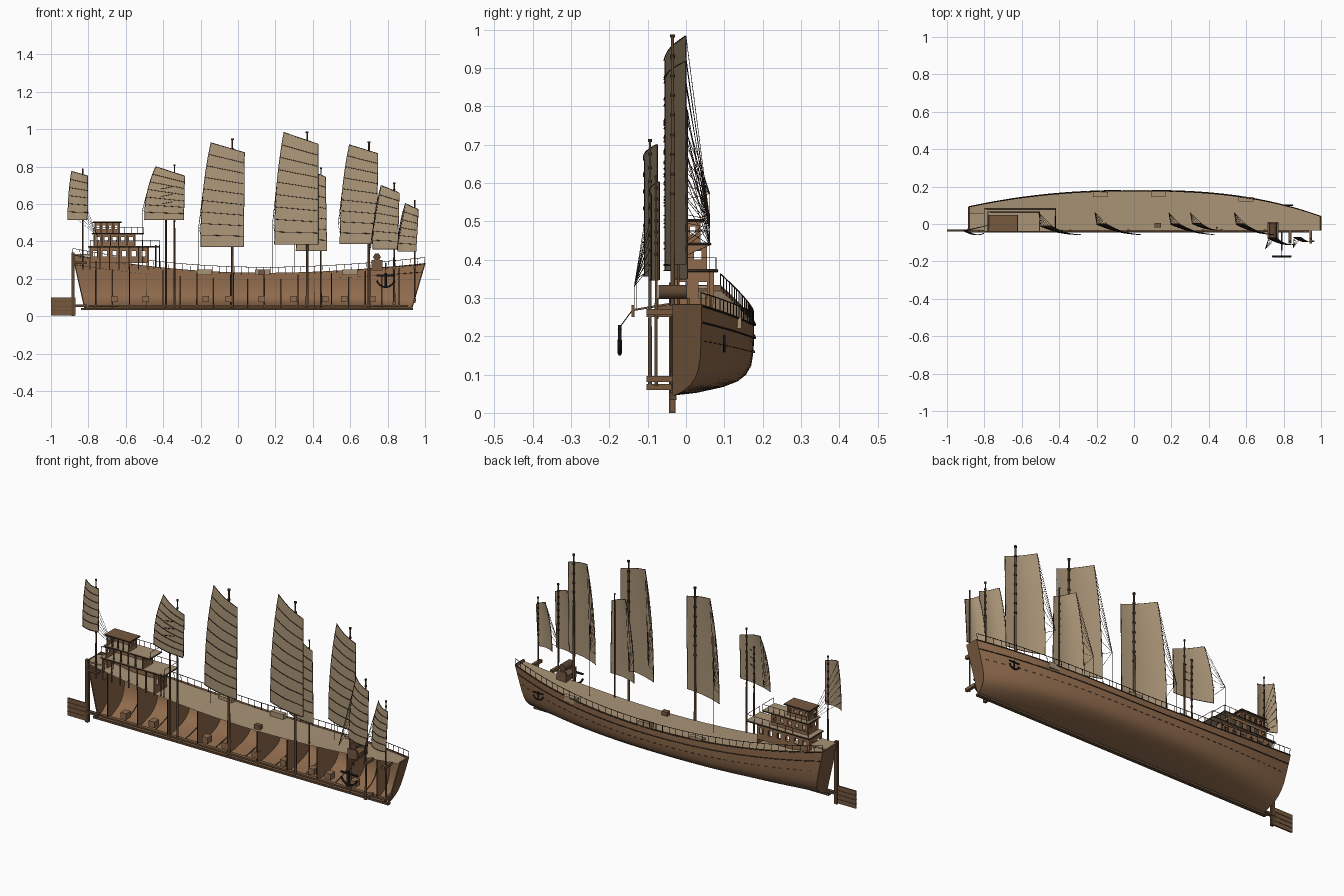
import bpy, bmesh, math
from mathutils import Vector

if "Cube" in bpy.data.objects:
    bpy.data.objects.remove(bpy.data.objects["Cube"])

Y0 = -0.035  # plane of the lengthwise cut


def material(name, rgb):
    m = bpy.data.materials.new(name)
    m.use_nodes = True
    m.diffuse_color = (*rgb, 1)
    m.node_tree.nodes["Principled BSDF"].inputs["Base Color"].default_value = (*rgb, 1)
    return m


HULL = material("hull_wood", (0.275, 0.146, 0.073))
WOOD = material("brown_wood", (0.18, 0.098, 0.049))
MAST = material("mast_wood", (0.115, 0.064, 0.034))
DECK = material("pale_deck", (0.4, 0.298, 0.183))
SAIL = material("sail_cloth", (0.415, 0.31, 0.192))
DARK = material("dark_wood", (0.04, 0.024, 0.015))
IRON = material("black_iron", (0.012, 0.01, 0.01))


def add(name, bm, mat, smooth=False):
    bmesh.ops.recalc_face_normals(bm, faces=bm.faces)
    me = bpy.data.meshes.new(name)
    bm.to_mesh(me)
    bm.free()
    ob = bpy.data.objects.new(name, me)
    bpy.context.collection.objects.link(ob)
    me.materials.append(mat)
    if smooth:
        bpy.ops.object.select_all(action='DESELECT')
        ob.select_set(True)
        bpy.context.view_layer.objects.active = ob
        bpy.ops.object.shade_smooth_by_angle(angle=0.7)
    return ob


def grid(name, f, nu, nv, mat):
    bm = bmesh.new()
    v = [[bm.verts.new(f(i / nu, j / nv)) for j in range(nv + 1)] for i in range(nu + 1)]
    for i in range(nu):
        for j in range(nv):
            bm.faces.new((v[i][j], v[i + 1][j], v[i + 1][j + 1], v[i][j + 1]))
    return add(name, bm, mat, True)


def boxes(name, spans, mat):
    """Each span is (x0, x1, y0, y1, z0, z1)."""
    bm = bmesh.new()
    for a, b, c, d, e, f in spans:
        for v in bmesh.ops.create_cube(bm, size=1)["verts"]:
            v.co = ((a + b) / 2 + v.co.x * (b - a), (c + d) / 2 + v.co.y * (d - c),
                    (e + f) / 2 + v.co.z * (f - e))
    return add(name, bm, mat)


def tubes(name, paths, r, mat, taper=1):
    cu = bpy.data.curves.new(name, 'CURVE')
    cu.dimensions, cu.bevel_depth, cu.bevel_resolution = '3D', r, 1
    cu.use_fill_caps = True
    for path in paths:
        sp = cu.splines.new('POLY')
        sp.points.add(len(path) - 1)
        for p, co in zip(sp.points, path):
            p.co = (*co, 1)
        sp.points[-1].radius = taper
    cu.materials.append(mat)
    ob = bpy.data.objects.new(name, cu)
    bpy.context.collection.objects.link(ob)
    return ob


def lerp(a, b, t):
    return a + (b - a) * t


# Hull lines: sheer height, beam and one section shape
def sheer(x):
    d = x - 0.15
    return 0.232 + (0.1 * (d / 1.03) ** 2 if d < 0 else 0.052 * (d / 0.85) ** 1.8)


def beam(x):
    return 0.178 - (0.088 * (-x / 0.89) ** 2.2 if x < 0 else 0.138 * x ** 2.6)


def ends(fz):
    return -0.82 - 0.065 * fz, 0.93 + 0.07 * fz


def hull_point(s, fy, fz):
    xn = lerp(-0.885, 1, s)
    return Vector((lerp(*ends(fz), s), lerp(Y0, beam(xn), fy), lerp(0.045, sheer(xn), fz)))


SECTION = [(0, 0), (0.3, 0.04), (0.62, 0.12), (0.8, 0.2), (0.9, 0.29),
           (0.965, 0.42), (0.99, 0.6), (1, 0.8), (1, 1)]
grid("hull_shell", lambda s, t: hull_point(s, *SECTION[round(t * 8)]), 48, 8, HULL)
grid("main_deck", lambda s, t: hull_point(s, t, 0.95), 48, 4, DECK)


def section_wall(name, station, mat, top, inset=0.0):
    """Fill one cross-section; station gives the hull station at a height."""
    bm = bmesh.new()
    pts = [p for p in SECTION if p[1] < top] + [(1, top), (0, top)]
    bm.faces.new([bm.verts.new(hull_point(station(fz), fy * (1 - inset), fz + inset * (1 - fz)))
                  for fy, fz in pts])
    mod = add(name, bm, mat).modifiers.new("thickness", 'SOLIDIFY')
    mod.thickness, mod.offset = 0.006, 0


def upright(x):
    return lambda fz: (x - ends(fz)[0]) / (ends(fz)[1] - ends(fz)[0])


section_wall("stern_transom", lambda fz: 0, WOOD, 1)
section_wall("bow_transom", lambda fz: 1, WOOD, 1)
frames = [-0.76 + i * 0.09 for i in range(19)]
for x in frames[::2]:
    section_wall("bulkhead", upright(x), HULL, 0.94, 0.015)
tubes("bulkhead_edges", [[hull_point(upright(x)(f), 0, f) for f in (0.03, 0.94)]
                         for x in frames[::2]], 0.0028, DARK)
tubes("hull_ribs", [[hull_point(upright(x)(f), y * 0.975, f + 0.015) for y, f in SECTION[:-1]]
                    for x in frames[1::2]], 0.0025, MAST)

# Keel, keelson and stores in the hold
boxes("keel", [(-0.84, 0.935, -0.045, -0.025, 0.034, 0.045)], MAST)
boxes("keelson", [(-0.8, 0.91, -0.04, -0.02, 0.052, 0.06)], WOOD)
boxes("hold_crates", [(x, x + 0.035, -0.04, 0.0, 0.075, 0.108)
                      for x in (-0.68, -0.51, -0.19, -0.07, 0.11, 0.28, 0.45, 0.55, 0.7)], HULL)

# Wales and bulwark rail
line = [i / 48 for i in range(49)]
tubes("wales", [[hull_point(s, 1.011, f) for s in line] for f in (0.8, 0.98)], 0.0022, DARK)
tubes("lower_wale", [[hull_point(s, 1.005, 0.6), hull_point(s + 0.01, 1.005, 0.6)]
                     for s in line[1:-1]], 0.0014, MAST)
up = Vector((0, 0, 0.03))
tubes("bulwark_rail", [[hull_point(s, 0.99, 1) + up for s in line]], 0.0016, DARK)
tubes("rail_posts", [[hull_point(s, 0.99, 0.95), hull_point(s, 0.99, 1) + up] for s in line],
      0.0013, DARK)
boxes("deck_hatches", [(x - 0.04, x + 0.04, y - 0.013, y + 0.013, 0.22, 0.25)
                       for x, y in ((-0.18, 0.158), (0.13, 0.16), (0.6, 0.132))], DECK)
boxes("deck_chest", [(0.11, 0.145, -0.02, 0.005, 0.22, 0.245)], WOOD)


# Stern house: three storeys of walls with open windows under slab roofs
def wall(a, b, fixed, z0, z1, n, along_x):
    out = []

    def piece(p, q, lo, hi):
        c, d = fixed - 0.003, fixed + 0.003
        out.append((p, q, c, d, lo, hi) if along_x else (c, d, p, q, lo, hi))
    piece(a, b, z0, lerp(z0, z1, 0.42))
    piece(a, b, lerp(z0, z1, 0.78), z1)
    step = (b - a) / n
    for i in range(n + 1):
        piece(max(a, a + i * step - step * 0.28), min(b, a + i * step + step * 0.28),
              lerp(z0, z1, 0.42), lerp(z0, z1, 0.78))
    return out


for name, x0, x1, yb, z0, z1, over, n in (
        ("lower_house", -0.79, -0.48, 0.07, 0.25, 0.367, 0.06, 6),
        ("middle_house", -0.77, -0.55, 0.052, 0.373, 0.437, 0.045, 5),
        ("upper_house", -0.765, -0.635, 0.035, 0.443, 0.498, 0.012, 4)):
    parts = wall(x0, x1, yb, max(z0, 0.285), z1, n, True)
    for x in (x0, x1):
        parts += wall(Y0, yb, x, z0, z1, 2, False)
    boxes(name + "_walls", parts, HULL)
    boxes(name + "_posts", [(x - 0.003, x + 0.003, Y0, Y0 + 0.006, z0, z1)
                            for x in (lerp(x0, x1, k / n) for k in range(n + 1))], WOOD)
    e = z1 + 0.008
    xa, xb, ya, yc = x0 - 0.01, x1 + over, Y0 - 0.003, yb + 0.012
    boxes(name + "_roof", [(xa, xb, ya, yc, z1, e)], WOOD if n == 4 else DECK)
    rim = [(x, y, z1 + 0.004) for x, y in ((xa, ya), (xa, yc), (xb, yc), (xb, ya), (xa, ya))]
    tubes(name + "_eaves", [rim], 0.0032, DARK)
    if n > 4:
        h = Vector((0, 0, 0.03))
        ring = [Vector(p) for p in ((x0, yb + 0.008, e), (xb, yb + 0.008, e), (xb, Y0, e))]
        posts = [lerp(ring[0], ring[1], k / 8) for k in range(9)] + [ring[2]]
        tubes(name + "_railing", [[p + h for p in ring]] + [[p, p + h] for p in posts],
              0.0013, DARK)
boxes("gallery", [(-0.88, -0.79, Y0, 0.06, 0.325, 0.332)], DECK)
tubes("gallery_supports", [[(x, Y0, 0.26), (x, Y0, 0.38)] for x in (-0.44, -0.42)], 0.003, DARK)

# Rudder and its post
boxes("rudder_blade", [(-1, -0.87, -0.039, -0.031, 0.005, 0.1)], WOOD)
boxes("rudder_seams", [(-1, -0.88, -0.041, -0.029, z, z + 0.0025)
                       for z in (0.027, 0.051, 0.075)], MAST)
boxes("rudder_post", [(-0.89, -0.873, -0.044, -0.027, 0, 0.34)], MAST)
boxes("rudder_bands", [(-0.89, -0.81, -0.045, -0.025, z, z + 0.012) for z in (0.05, 0.28)], MAST)


# Masts and battened sails
def mast(name, x, y, z0, z1, r):
    tubes(name, [[(x, y, z0), (x, y, z1)]], r, MAST, 0.55)
    tubes(name + "_bands", [[(x, y, z), (x, y, z + 0.008)]
                            for z in (lerp(0.5 * z1 + 0.1, z1 - 0.008, k / 7) for k in range(8))],
          r, DARK)


def rig(name, left, left_top, right, right_top, bottom, top_l, top_r, y_l, y_r, n,
        mast_x, mast_y, mast_top, r, foot=0.05, sheet=None):
    def cloth(u, v):
        xl = lerp(left, left_top, v ** 2.2)
        return Vector((lerp(xl, lerp(right, right_top, v), u),
                       lerp(y_l, y_r, u) - 0.012 * math.sin(math.pi * u),
                       lerp(bottom, lerp(top_l, top_r, u), v)))
    grid(name + "_sail", cloth, 8, 12, SAIL)
    off = Vector((-0.0005, -0.0022, 0))
    us = [k / 8 for k in range(9)]
    tubes(name + "_battens", [[cloth(u, k / n) + off for u in us] for k in range(n + 1)],
          0.0017, DARK)
    tubes(name + "_edges", [[cloth(e, v) for v in us] for e in (0, 1)], 0.0015, DARK)
    mast(name + "_mast", mast_x, mast_y, foot, mast_top, r)
    end = sheet or (left - 0.01, 0.062, lerp(bottom, top_l, 0.2))
    low = (end[0], end[1], sheer(end[0]))
    tubes(name + "_sheets", [[cloth(0, k / n), end] for k in range(1, n + 1)] + [[end, low]],
          0.0008, DARK)


rig("stern", -0.91, -0.89, -0.805, -0.802, 0.515, 0.775, 0.75, -0.035, -0.05, 6,
    -0.83, Y0, 0.79, 0.005, 0.25, (-0.75, 0, 0.43))
rig("mizzen", -0.5, -0.44, -0.29, -0.285, 0.515, 0.8, 0.75, -0.01, -0.055, 7,
    -0.34, Y0, 0.81, 0.006)
rig("main", -0.2, -0.145, 0.03, 0.035, 0.372, 0.928, 0.875, 0, -0.055, 9,
    -0.03, Y0, 0.95, 0.008)
rig("second", 0.195, 0.245, 0.43, 0.43, 0.385, 0.983, 0.92, 0, -0.055, 9,
    0.37, Y0, 0.988, 0.008)
rig("inner", 0.31, 0.36, 0.475, 0.468, 0.35, 0.79, 0.745, 0.004, -0.03, 7,
    0.443, -0.02, 0.795, 0.005)
rig("fore", 0.545, 0.595, 0.742, 0.748, 0.387, 0.917, 0.87, 0, -0.055, 9,
    0.70, Y0, 0.935, 0.008)
rig("outer", 0.72, 0.765, 0.855, 0.862, 0.357, 0.7, 0.66, -0.075, -0.108, 7,
    0.835, -0.094, 0.715, 0.006, 0.06, (0.7, -0.135, 0.33))
rig("bow", 0.855, 0.895, 0.952, 0.965, 0.347, 0.603, 0.57, -0.07, -0.09, 6,
    0.945, -0.078, 0.62, 0.005, 0.07, (0.85, -0.13, 0.35))
mast("spare_mast", -0.385, Y0, 0.05, 0.72, 0.006)
tubes("spare_yards", [[(-0.41, -0.045, z), (-0.35, -0.05, z + 0.012)]
                      for z in (0.6, 0.64, 0.68)], 0.0018, DARK)
boxes("bow_mast_steps", [(x - 0.008, x + 0.008, -0.103, Y0, z, z + 0.016)
                         for x, z in ((0.835, 0.06), (0.945, 0.08), (0.835, 0.25), (0.945, 0.255))],
      WOOD)

# Windlass and its bearers on the foredeck
tubes("windlass_drum", [[(0.743, -0.072, 0.316), (0.743, 0.003, 0.316)]], 0.021, MAST)
boxes("windlass_frame", [(0.715, 0.772, y, y + 0.008, 0.245, 0.3) for y in (-0.08, 0.002)]
      + [(0.715, 0.772, -0.08, 0.01, 0.25, 0.28)], WOOD)
tubes("cathead", [[(0.79, -0.04, 0.285), (0.79, -0.14, 0.268)]], 0.003, WOOD)
boxes("cathead_block", [(0.786, 0.794, -0.142, -0.134, 0.25, 0.282)], WOOD)
tubes("anchor_rope", [[(0.79, -0.14, 0.268), (0.79, -0.172, 0.225)]], 0.0015, DARK)


# Anchors: shank, stock and curved arms
def anchor(name, x, y, z, k):
    arms = [(x + k * 0.053 * math.sin(a), y, z + k * (0.06 - 0.06 * math.cos(a)))
            for a in (math.radians(d) for d in range(-66, 67, 22))]
    tubes(name, [arms, [(x, y, z), (x, y, z + k * 0.075)],
                 [(x - k * 0.05, y, z + k * 0.062), (x + k * 0.05, y, z + k * 0.062)]],
          0.0055 * k, IRON)


anchor("hanging_anchor", 0.79, -0.173, 0.155, 1)
anchor("stowed_anchor", 0.82, 0.1, 0.16, 0.6)
